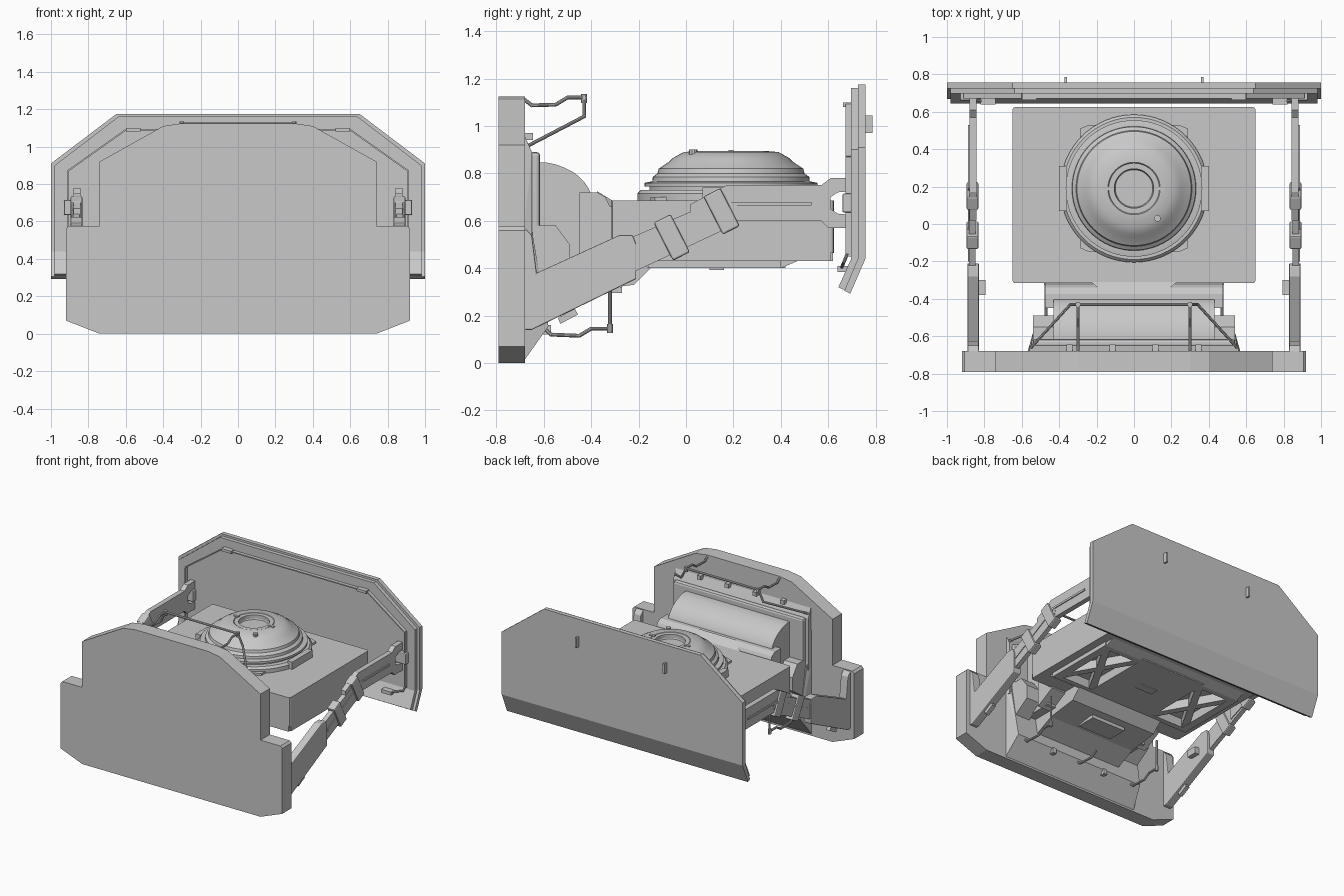
import bpy, bmesh, math
from mathutils import Vector, Matrix

grey = bpy.data.materials.new("plain grey")
grey.diffuse_color = (0.58, 0.58, 0.58, 1)


def finish(name, bm, bevel=0, smooth=False):
    bmesh.ops.recalc_face_normals(bm, faces=bm.faces)
    me = bpy.data.meshes.new(name)
    bm.to_mesh(me)
    bm.free()
    me.materials.append(grey)
    ob = bpy.data.objects.new(name, me)
    bpy.context.collection.objects.link(ob)
    if bevel:
        m = ob.modifiers.new("bevel", 'BEVEL')
        m.width, m.segments, m.limit_method = bevel, 2, 'ANGLE'
    if smooth:
        bpy.context.view_layer.objects.active = ob
        ob.select_set(True)
        bpy.ops.object.shade_smooth_by_angle(angle=math.radians(35))
        ob.select_set(False)
    return ob


def prism(name, pts, axis, a, b, **kw):
    """Extrude a 2D outline along an axis: x uses (y,z), y uses (x,z), z uses (x,y)."""
    put = {'x': lambda p, t: (t, p[0], p[1]), 'y': lambda p, t: (p[0], t, p[1]),
           'z': lambda p, t: (p[0], p[1], t)}[axis]
    bm = bmesh.new()
    lo, hi = ([bm.verts.new(put(p, t)) for p in pts] for t in (a, b))
    bm.faces.new(lo)
    bm.faces.new(hi[::-1])
    for i in range(len(pts)):
        j = (i + 1) % len(pts)
        bm.faces.new((lo[i], lo[j], hi[j], hi[i]))
    return finish(name, bm, **kw)


def box(name, x0, x1, y0, y1, z0, z1, **kw):
    return prism(name, [(x0, y0), (x1, y0), (x1, y1), (x0, y1)], 'z', z0, z1, **kw)


def bar(name, a, b, half, axis, t0, t1):
    """Straight strip of given half width between two 2D points."""
    d = (Vector(b) - Vector(a)).normalized().orthogonal() * half
    prism(name, [(p[0] + k * d.x, p[1] + k * d.y) for p, k in ((a, 1), (b, 1), (b, -1), (a, -1))], axis, t0, t1)


def hull(name, pts, **kw):
    """Convex solid, mirrored across x."""
    bm = bmesh.new()
    for x, y, z in pts:
        bm.verts.new((x, y, z))
        bm.verts.new((-x, y, z))
    bmesh.ops.convex_hull(bm, input=bm.verts)
    bmesh.ops.dissolve_limit(bm, angle_limit=0.01, verts=bm.verts, edges=bm.edges)
    return finish(name, bm, **kw)


def turned(name, prof, y=0.19, n=64):
    bm = bmesh.new()
    rings = [[bm.verts.new((r * math.cos(k * math.tau / n), y + r * math.sin(k * math.tau / n), z))
              for k in range(n)] for r, z in prof]
    for a, b in zip(rings, rings[1:]):
        for k in range(n):
            j = (k + 1) % n
            bm.faces.new((a[k], a[j], b[j], b[k]))
    bm.faces.new(rings[0])
    bm.faces.new(rings[-1])
    return finish(name, bm, smooth=True)


def tube(name, pts, r=0.008):
    bm = bmesh.new()
    pts = [Vector(p) for p in pts]
    for a, b in zip(pts, pts[1:]):
        d = b - a
        m = Matrix.Translation((a + b) / 2) @ d.to_track_quat('Z', 'Y').to_matrix().to_4x4()
        bmesh.ops.create_cone(bm, cap_ends=True, segments=10, radius1=r, radius2=r,
                              depth=d.length + r * 0.6, matrix=m)
    return finish(name, bm, smooth=True)


def mirror(half):
    return half + [(-x, z) for x, z in reversed(half)]


# Front blade with stepped shoulders, and its backing
prism("front_blade", mirror([(0.74, 0), (0.92, 0.07), (0.92, 0.56), (0.905, 0.575), (0.74, 0.575),
                             (0.74, 0.92), (0.40, 1.11), (0.30, 1.125)]), 'y', -0.79, -0.68)
hull("blade_lower_backing", [(0.57, -0.69, 0.0), (0.57, -0.69, 0.57), (0.54, -0.58, 0.155),
                             (0.54, -0.62, 0.35), (0.55, -0.65, 0.56)])
hull("blade_upper_backing", [(0.56, -0.69, 0.98), (0.57, -0.69, 0.5), (0.56, -0.65, 0.89), (0.56, -0.65, 0.5)])
box("inner_frame", -0.54, 0.54, -0.66, -0.615, 0.3, 0.89, bevel=0.015)

# Half-round drum and neck
prism("drum", [(-0.62, 0.35), (-0.62, 0.845), (-0.585, 0.845), (-0.55, 0.838), (-0.515, 0.825), (-0.48, 0.808),
               (-0.455, 0.79), (-0.43, 0.765), (-0.41, 0.735), (-0.40, 0.71), (-0.40, 0.35)],
      'x', -0.43, 0.43, smooth=True)
prism("neck", [(-0.45, 0.34), (-0.45, 0.72), (-0.375, 0.72), (-0.34, 0.70), (-0.32, 0.66),
               (-0.30, 0.66), (-0.30, 0.42)], 'x', -0.475, 0.475)
prism("neck_underside", [(-0.62, 0.22), (-0.62, 0.45), (-0.15, 0.45), (-0.15, 0.40),
                         (-0.22, 0.33), (-0.45, 0.30)], 'x', -0.36, 0.36)
box("under_hatch", -0.14, 0.14, -0.42, -0.27, 0.295, 0.32)
hull("neck_wedge", [(0.23, -0.31, 0.685), (0.15, -0.375, 0.725), (0.23, -0.31, 0.5), (0.15, -0.375, 0.5)])
for s in (-1, 1):
    prism("side_cheek", [(-0.64, 0.3), (-0.64, 0.58), (-0.55, 0.58), (-0.49, 0.50), (-0.49, 0.40)],
          'x', s * 0.42, s * 0.54)

# Main body slab with rounded corners, hollowed pockets underneath
prism("main_body", [(s * (0.65 - dx), y + t * dy) for s, y, t, seq in
                    ((1, -0.315, 1, 1), (1, 0.625, -1, -1), (-1, 0.625, -1, 1), (-1, -0.315, 1, -1))
                    for dx, dy in ((0.015, 0), (0.004, 0.004), (0, 0.015))[::seq]], 'z', 0.465, 0.685)
box("body_front_wall", -0.64, 0.64, -0.315, -0.16, 0.43, 0.47)
box("body_rear_wall", -0.64, 0.64, 0.40, 0.62, 0.43, 0.47)
box("centre_panel", -0.27, 0.27, -0.18, 0.42, 0.40, 0.47)
box("centre_hatch", -0.07, 0.07, 0.10, 0.16, 0.392, 0.41)
prism("rim_front", [(-0.20, 0.43), (-0.16, 0.40), (-0.12, 0.40), (-0.12, 0.47), (-0.20, 0.47)], 'x', -0.58, 0.58)
prism("rim_rear", [(0.36, 0.47), (0.36, 0.40), (0.40, 0.40), (0.47, 0.43), (0.47, 0.47)], 'x', -0.58, 0.58)
for s in (-1, 1):
    box("body_side_wall", s * 0.58, s * 0.65, -0.30, 0.61, 0.43, 0.47)
    box("rim_side", s * 0.53, s * 0.59, -0.16, 0.40, 0.40, 0.47)
    bar("cross_brace", (s * 0.27, -0.12), (s * 0.55, 0.37), 0.025, 'z', 0.402, 0.47)
    bar("cross_brace", (s * 0.27, 0.37), (s * 0.55, -0.12), 0.025, 'z', 0.402, 0.47)

# Turret ring and domed hatch
prism("turret_base", mirror([(0.24, -0.15), (0.285, -0.13), (0.29, 0.51), (0.24, 0.53)]), 'z', 0.68, 0.70)
turned("turret_ring", [(0.395, 0.68), (0.395, 0.715), (0.38, 0.73), (0.345, 0.73), (0.345, 0.745),
                       (0.365, 0.745), (0.365, 0.76), (0.34, 0.765), (0.32, 0.765)])
turned("dome", [(0.335, 0.74), (0.33, 0.785), (0.31, 0.80), (0.305, 0.82), (0.26, 0.85), (0.245, 0.865),
                (0.20, 0.89), (0.14, 0.895), (0.13, 0.88), (0.115, 0.88), (0.10, 0.86), (0.095, 0.79)])
turned("hatch_collar", [(0.135, 0.86), (0.135, 0.893), (0.105, 0.893), (0.105, 0.81), (0.09, 0.81)])
for s in (-1, 1):
    box("turret_side_tab", s * 0.36, s * 0.40, 0.07, 0.31, 0.685, 0.74)
    box("collar_tab", s * 0.125, s * 0.165, 0.18, 0.20, 0.87, 0.899)
tube("dome_knob", [(0.125, 0.03, 0.85), (0.125, 0.03, 0.895)], 0.018)


# Rear shield: upright panel with a lower flap kicked inward
def shield(name, half, y0, y1, flap):
    z, x = 0.44, half[0][0]
    prism(name, mirror([(x, z)] + half), 'y', y0, y1)
    prism(name + "_flap", [(y0, z), (y1, z), flap[1], flap[0]], 'x', -x, x)


shield("rear_shield", [(1.0, 0.91), (0.65, 1.175)], 0.725, 0.757, ((0.668, 0.305), (0.693, 0.293)))
shield("shield_liner", [(0.98, 0.90), (0.64, 1.16)], 0.697, 0.726, ((0.643, 0.32), (0.67, 0.307)))
bar("liner_top_rail", (-0.60, 1.09), (0.60, 1.09), 0.004, 'y', 0.672, 0.70)
for s in (-1, 1):
    bar("liner_slant_rail", (s * 0.60, 1.09), (s * 0.91, 0.87), 0.004, 'y', 0.672, 0.70)
    bar("liner_side_rail", (s * 0.91, 0.87), (s * 0.91, 0.45), 0.004, 'y', 0.672, 0.70)
    tube("liner_rail_end", [(s * 0.91, 0.68, 0.46), (s * 0.90, 0.668, 0.43), (s * 0.80, 0.655, 0.40)], 0.007)
    box("upper_rail_clip", s * 0.52, s * 0.60, 0.662, 0.70, 1.08, 1.10)
    box("lower_rail_clip", s * 0.74, s * 0.82, 0.64, 0.69, 0.385, 0.41)
    box("shield_hook", s * 0.358, s * 0.372, 0.755, 0.787, 0.97, 1.045)

# Lifting arms
for s in (-1, 1):
    prism("arm_root", [(-0.68, 0.14), (-0.65, 0.14), (-0.21, 0.355), (-0.21, 0.50), (-0.225, 0.54),
                       (-0.28, 0.54), (-0.63, 0.38), (-0.65, 0.54), (-0.68, 0.57)], 'x', s * 0.83, s * 0.89,
          bevel=0.005)
    prism("arm_middle", [(-0.23, 0.38), (-0.10, 0.44), (0.20, 0.58), (0.22, 0.66), (0.16, 0.70),
                         (-0.23, 0.53)], 'x', s * 0.848, s * 0.882)
    prism("arm_upper", [(0.02, 0.52), (0.22, 0.60), (0.57, 0.60), (0.60, 0.57), (0.695, 0.57), (0.695, 0.625),
                        (0.64, 0.63), (0.61, 0.65), (0.61, 0.70), (0.64, 0.72), (0.695, 0.725), (0.695, 0.78),
                        (0.61, 0.78), (0.57, 0.75), (0.17, 0.75), (0.02, 0.67)], 'x', s * 0.842, s * 0.88)
    prism("arm_strip", [(-0.2, 0.455), (0.2, 0.665), (0.53, 0.665), (0.53, 0.68), (0.195, 0.68),
                        (-0.2, 0.475)], 'x', s * 0.875, s * 0.887)
    for cy, cz in ((-0.06, 0.53), (0.15, 0.64)):
        a = math.radians(27)
        prism("arm_clamp", [(cy + u * math.cos(a) - v * math.sin(a), cz + u * math.sin(a) + v * math.cos(a))
                            for u, v in ((-0.04, -0.09), (0.04, -0.09), (0.04, 0.09), (-0.04, 0.09))],
              'x', s * 0.832, s * 0.895, bevel=0.008)
    box("shield_hinge", s * 0.835, s * 0.93, 0.66, 0.70, 0.635, 0.715, bevel=0.006)
    box("arm_inner_lug", s * 0.795, s * 0.835, -0.38, -0.30, 0.38, 0.43)
    prism("arm_lower_lug", [(-0.54, 0.19), (-0.47, 0.23), (-0.455, 0.205), (-0.53, 0.165)], 'x',
          s * 0.845, s * 0.875)

# Grab rails above and below
tube("upper_grab_bar", [(-0.31, -0.43, 1.12), (0.31, -0.43, 1.12)])
low = [(-0.60, 0.15), (-0.57, 0.12), (-0.45, 0.115), (-0.40, 0.145), (-0.32, 0.145), (-0.32, 0.36)]
tube("lower_centre_hook", [(0, y, z) for y, z in low[:4]])
for s in (-1, 1):
    x = s * 0.30
    tube("upper_grab_stay", [(x, -0.68, 1.11), (x, -0.65, 1.087), (x, -0.55, 1.09), (x, -0.50, 1.12),
                             (x, -0.42, 1.12)])
    tube("upper_grab_brace", [(x, -0.43, 1.12), (s * 0.34, -0.43, 1.04), (s * 0.55, -0.66, 0.92)])
    tube("upper_grab_joint", [(x, -0.43, 1.10), (x, -0.43, 1.13)], 0.013)
    x = s * 0.47
    tube("lower_grab_stay", [(x, y, z) for y, z in low])
    tube("lower_grab_joint", [(x, -0.32, 0.13), (x, -0.32, 0.16)], 0.013)
    box("lower_bolt", s * 0.21, s * 0.24, -0.63, -0.57, 0.12, 0.16)
    for bx in (0.10, 0.33):
        box("upper_bolt", s * bx, s * (bx + 0.03), -0.70, -0.645, 0.94, 0.97)
